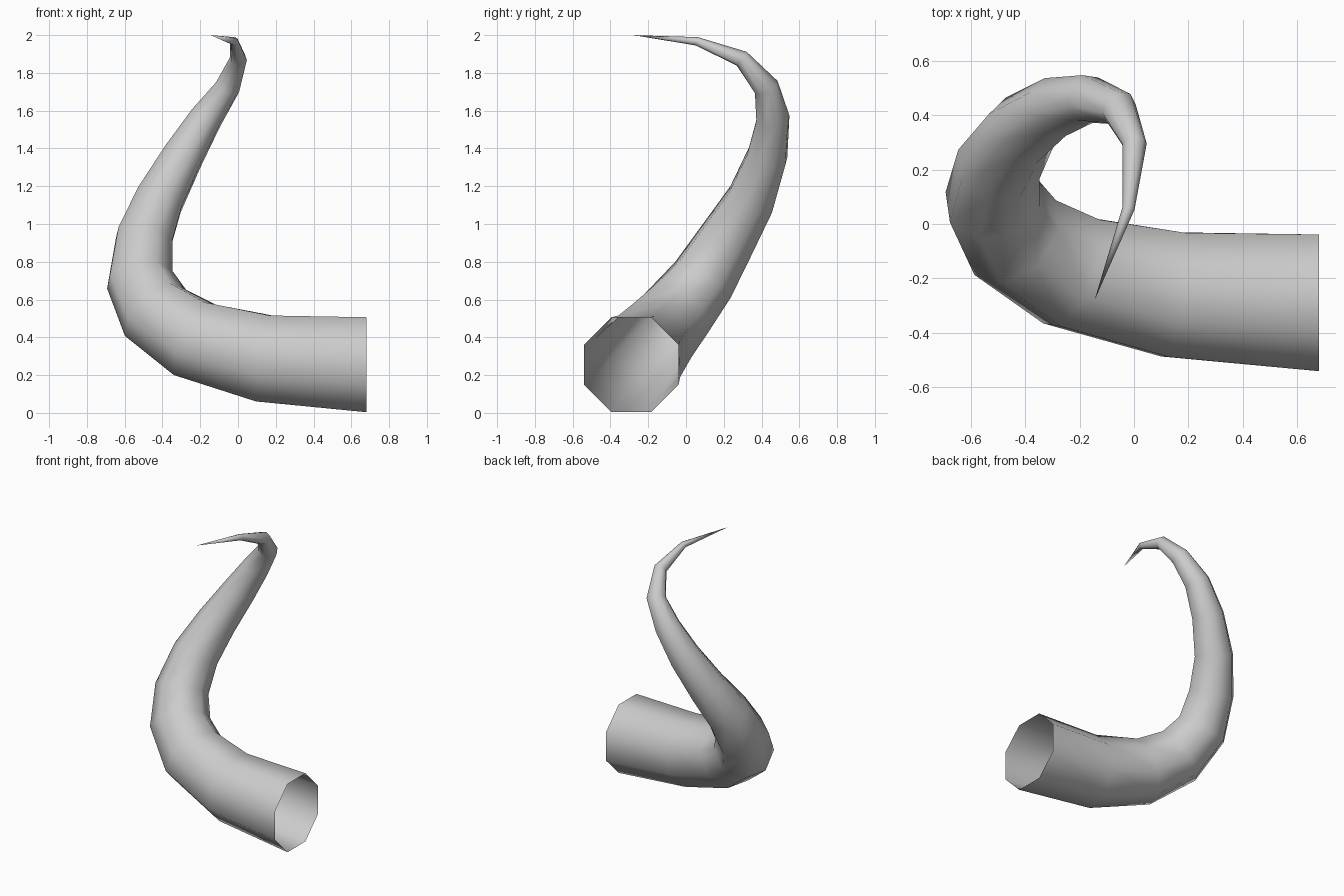
import bpy, bmesh, math
from mathutils import Vector

if "Cube" in bpy.data.objects:
    bpy.data.objects.remove(bpy.data.objects["Cube"])

# Centre line of the horn, from open base to pointed tip
PATH = [Vector(p) for p in [
    (0.68, -0.29, 0.255), (0.145, -0.26, 0.287), (-0.23, -0.175, 0.387),
    (-0.437, -0.05, 0.53), (-0.52, 0.09, 0.705), (-0.497, 0.22, 0.92),
    (-0.415, 0.345, 1.13), (-0.29, 0.43, 1.36), (-0.17, 0.46, 1.56),
    (-0.055, 0.425, 1.725), (0.002, 0.295, 1.875), (-0.02, 0.058, 1.967),
    (-0.145, -0.28, 2.0)]]
SIDES = 8
BASE_RADIUS = 0.272
LAST = len(PATH) - 1

bm = bmesh.new()

# Octagonal rings carried along the path without twist, tapering evenly
tangent = Vector((-1, 0, 0))
up = Vector((0, 0, 1))
rings = []
for i in range(LAST):
    if i:
        new = ((PATH[i] - PATH[i - 1]).normalized()
               + (PATH[i + 1] - PATH[i]).normalized()).normalized()
        up = tangent.rotation_difference(new) @ up
        tangent = new
    side = tangent.cross(up)
    r = BASE_RADIUS * (1 - i / LAST)
    ring = []
    for k in range(SIDES):
        a = 2 * math.pi * (k + 0.5) / SIDES
        ring.append(bm.verts.new(PATH[i] + r * (math.cos(a) * up + math.sin(a) * side)))
    rings.append(ring)

# Walls between rings
for a, b in zip(rings, rings[1:]):
    for k in range(SIDES):
        n = (k + 1) % SIDES
        bm.faces.new((a[k], a[n], b[n], b[k]))

# Pointed tip
tip = bm.verts.new(PATH[-1])
for k in range(SIDES):
    bm.faces.new((rings[-1][k], rings[-1][(k + 1) % SIDES], tip))

for f in bm.faces:
    f.smooth = True
bm.normal_update()
# Make the normals face away from the centre line
first = bm.faces[:][0] if bm.faces.ensure_lookup_table() is None else None
if first.normal.dot(first.calc_center_median() - (PATH[0] + PATH[1]) / 2) < 0:
    bmesh.ops.reverse_faces(bm, faces=bm.faces[:])

mesh = bpy.data.meshes.new("horn")
bm.to_mesh(mesh)
bm.free()
horn = bpy.data.objects.new("horn", mesh)
bpy.context.collection.objects.link(horn)
